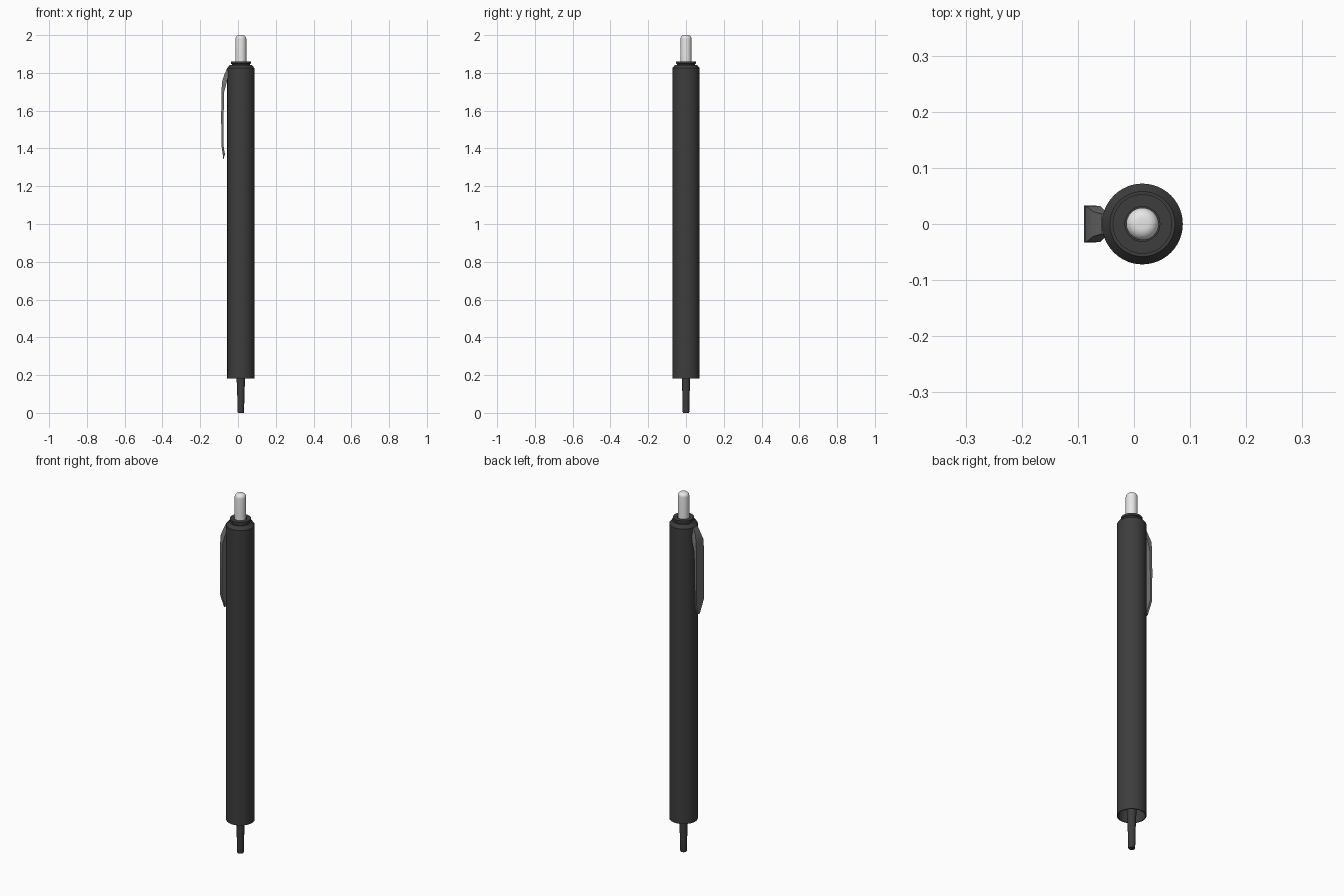
import bpy, bmesh, math

cube = bpy.data.objects.get("Cube")
if cube:
    bpy.data.objects.remove(cube, do_unlink=True)

AXIS_X = 0.015


def material(name, value):
    mat = bpy.data.materials.new(name)
    mat.use_nodes = True
    color = (value, value, value, 1)
    mat.diffuse_color = color
    mat.node_tree.nodes["Principled BSDF"].inputs["Base Color"].default_value = color
    return mat


charcoal = material("charcoal", 0.047)
grey = material("clip grey", 0.17)
silver = material("silver", 0.85)


def finish(name, bm, mat, angle):
    bmesh.ops.remove_doubles(bm, verts=bm.verts, dist=1e-5)
    bmesh.ops.recalc_face_normals(bm, faces=bm.faces)
    mesh = bpy.data.meshes.new(name)
    bm.to_mesh(mesh)
    bm.free()
    mesh.materials.append(mat)
    obj = bpy.data.objects.new(name, mesh)
    bpy.context.collection.objects.link(obj)
    bpy.ops.object.select_all(action='DESELECT')
    obj.select_set(True)
    bpy.context.view_layer.objects.active = obj
    bpy.ops.object.shade_smooth_by_angle(angle=math.radians(angle))
    return obj


def turned(name, profile, mat, steps=48):
    """Spin a (radius, height) profile about the barrel axis."""
    bm = bmesh.new()
    verts = [bm.verts.new((AXIS_X + r, 0, z)) for r, z in profile]
    edges = [bm.edges.new(pair) for pair in zip(verts, verts[1:])]
    bmesh.ops.spin(bm, geom=verts + edges, cent=(AXIS_X, 0, 0), axis=(0, 0, 1),
                   angle=math.tau, steps=steps, use_duplicate=False)
    return finish(name, bm, mat, 25)


# Barrel, hollow at the lower end, with bevelled shoulder, neck and collar
turned("barrel", [(0, 0.6), (0.067, 0.6), (0.067, 0.183), (0.072, 0.183),
                  (0.072, 1.825), (0.058, 1.843), (0.048, 1.843), (0.048, 1.847),
                  (0.053, 1.849), (0.053, 1.861), (0.031, 1.861),
                  (0.031, 1.84), (0, 1.84)], charcoal)

# Writing tip running up into the barrel
turned("tip", [(0, 0), (0.016, 0), (0.0175, 0.006), (0.0185, 0.08),
               (0.0225, 0.185), (0.03, 0.3), (0.03, 0.6)], charcoal, 32)

# Push button with rounded top edge
dome = [(0.009 + 0.02 * math.cos(a), 1.98 + 0.02 * math.sin(a))
        for a in (i * math.pi / 12 for i in range(7))]
turned("push_button", [(0, 1.84), (0.029, 1.84)] + dome + [(0, 2.0)], silver, 32)

# Clip: thin curved strip as (height, outer x, inner x, half width)
sections = [(1.823, -0.058, -0.050, 0.018),
            (1.79, -0.073, -0.050, 0.022),
            (1.75, -0.085, -0.060, 0.032),
            (1.70, -0.087, -0.073, 0.033),
            (1.58, -0.089, -0.076, 0.033),
            (1.42, -0.088, -0.077, 0.032),
            (1.39, -0.084, -0.073, 0.025),
            (1.37, -0.081, -0.069, 0.018),
            (1.345, -0.079, -0.076, 0.010)]
bm = bmesh.new()
rings = [[bm.verts.new(p) for p in ((xo, -w, z), (xi, -w, z), (xi, w, z), (xo, w, z))]
         for z, xo, xi, w in sections]
for a, b in zip(rings, rings[1:]):
    for i in range(4):
        j = (i + 1) % 4
        bm.faces.new((a[i], a[j], b[j], b[i]))
bm.faces.new(rings[0])
bm.faces.new(rings[-1])
finish("pocket_clip", bm, grey, 15)
